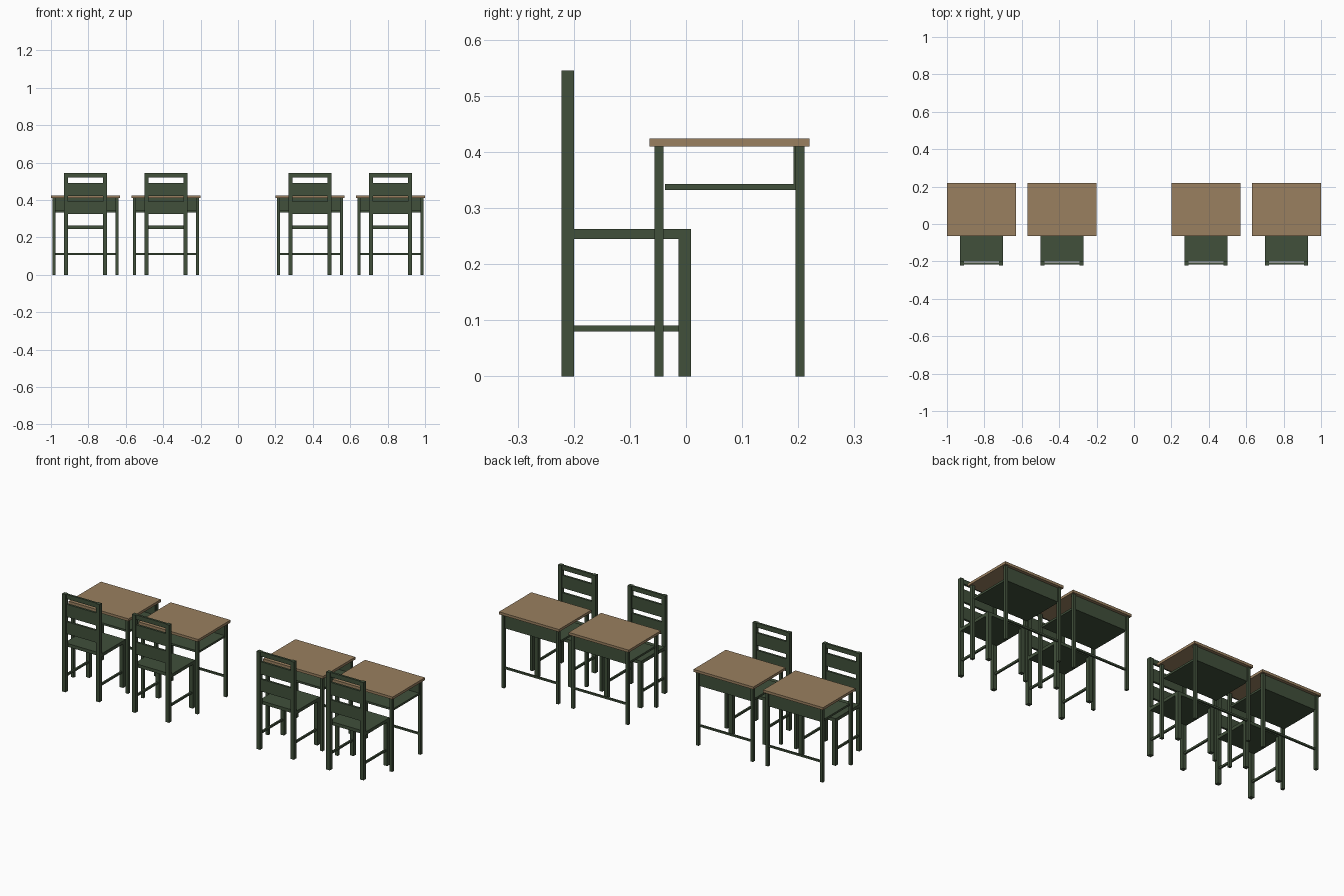
import bpy
import bmesh
from mathutils import Matrix, Vector

if "Cube" in bpy.data.objects:
    bpy.data.objects.remove(bpy.data.objects["Cube"], do_unlink=True)


def material(name, colour):
    mat = bpy.data.materials.new(name)
    mat.use_nodes = True
    mat.diffuse_color = colour
    mat.node_tree.nodes["Principled BSDF"].inputs["Base Color"].default_value = colour
    return mat


wood = material("light_wood", (0.32, 0.215, 0.115, 1))
green = material("dark_green_paint", (0.052, 0.08, 0.043, 1))


def make_part(name, mat, boxes, centre_x):
    """One object from boxes, each given as (x range, y range, z range)."""
    bm = bmesh.new()
    for spans in boxes:
        size = Vector([b - a for a, b in spans])
        middle = Vector([(a + b) / 2 for a, b in spans])
        bmesh.ops.create_cube(bm, size=1, matrix=Matrix.LocRotScale(middle, None, size))
    mesh = bpy.data.meshes.new(name)
    bm.to_mesh(mesh)
    bm.free()
    mesh.materials.append(mat)
    obj = bpy.data.objects.new(name, mesh)
    obj.location.x = centre_x
    bpy.context.collection.objects.link(obj)


def pair(inner, outer, y, z):
    """The same box on the left and on the right."""
    return [((inner, outer), y, z), ((-outer, -inner), y, z)]


def across(half, y, z):
    return [((-half, half), y, z)]


def build_desk(x):
    front, back = (-0.056, -0.04), (0.195, 0.211)
    make_part("desk_top", wood, across(0.185, (-0.065, 0.22), (0.41, 0.424)), x)
    for name, y in (("desk_front_legs", front), ("desk_back_legs", back)):
        make_part(name, green, pair(0.16, 0.176, y, (0, 0.41)), x)
    make_part("desk_shelf", green, across(0.168, (-0.037, 0.195), (0.332, 0.343)), x)
    make_part("desk_back_panel", green, across(0.168, (0.192, 0.203), (0.332, 0.41)), x)
    make_part("desk_stretcher", green, across(0.16, (0.198, 0.208), (0.107, 0.117)), x)


def build_chair(x):
    make_part("chair_back_posts", green, pair(0.093, 0.115, (-0.222, -0.2), (0, 0.545)), x)
    make_part("chair_front_legs", green, pair(0.093, 0.115, (-0.013, 0.009), (0, 0.245)), x)
    make_part("chair_seat", green, across(0.115, (-0.2, 0.009), (0.245, 0.263)), x)
    make_part("chair_side_stretchers", green, pair(0.099, 0.109, (-0.2, -0.013), (0.08, 0.091)), x)
    # Backrest slats, from top to bottom
    for z in ((0.52, 0.545), (0.42, 0.49), (0.325, 0.393)):
        make_part("chair_back_slat", green, across(0.093, (-0.217, -0.205), z), x)


# Two pairs of desks, each with its chair
for place in (-0.815, -0.385, 0.385, 0.815):
    build_desk(place)
    build_chair(place)
